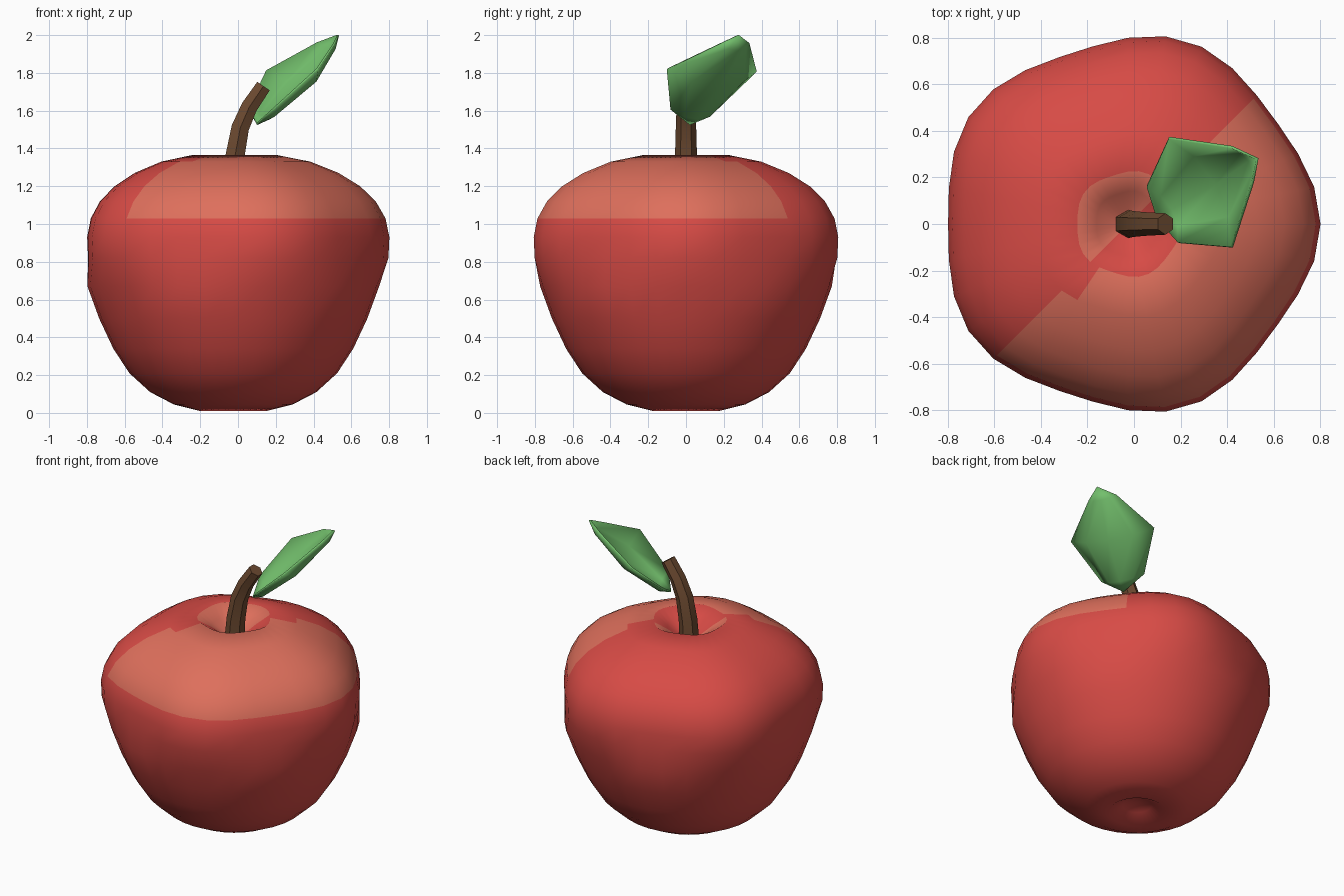
import bpy, bmesh, math
from mathutils import Vector

if "Cube" in bpy.data.objects:
    bpy.data.objects.remove(bpy.data.objects["Cube"])


def material(name, rgb):
    m = bpy.data.materials.new(name)
    m.diffuse_color = (*rgb, 1)
    m.use_nodes = True
    m.node_tree.nodes["Principled BSDF"].inputs["Base Color"].default_value = m.diffuse_color
    return m


RED = material("red skin", (0.68, 0.07, 0.06))
BLUSH = material("orange blush", (0.73, 0.16, 0.107))
BROWN = material("brown bark", (0.15, 0.068, 0.03))
GREEN = material("leaf green", (0.17, 0.52, 0.15))


def make_object(name, bm, mats, angle):
    bmesh.ops.recalc_face_normals(bm, faces=bm.faces)
    mesh = bpy.data.meshes.new(name)
    bm.to_mesh(mesh)
    bm.free()
    for m in mats:
        mesh.materials.append(m)
    ob = bpy.data.objects.new(name, mesh)
    bpy.context.collection.objects.link(ob)
    bpy.ops.object.select_all(action='DESELECT')
    ob.select_set(True)
    bpy.context.view_layer.objects.active = ob
    bpy.ops.object.shade_smooth_by_angle(angle=math.radians(angle))
    return ob


def skin_rings(bm, rings):
    """Join neighbouring closed rings with quads."""
    for a, b in zip(rings, rings[1:]):
        n = len(a)
        for i in range(n):
            j = (i + 1) % n
            bm.faces.new((a[i], a[j], b[j], b[i]))


# Fruit body: lathe profile (radius, height), five soft lobes on the shoulders
CENTRE = -0.025
PROFILE = [(0.09, 0.06), (0.175, 0.01), (0.315, 0.045), (0.44, 0.11),
           (0.55, 0.21), (0.635, 0.34), (0.71, 0.5), (0.772, 0.67),
           (0.795, 0.82), (0.80, 0.93), (0.78, 1.03), (0.73, 1.12),
           (0.65, 1.2), (0.54, 1.27), (0.395, 1.33), (0.225, 1.365),
           (0.14, 1.31), (0.06, 1.25)]
SEGMENTS = 32
bm = bmesh.new()
rings = []
for radius, z in PROFILE:
    lobe = 0.033 * radius if z > 0.75 else 0
    ring = []
    for i in range(SEGMENTS):
        t = math.tau * i / SEGMENTS
        r = radius + lobe * math.cos(5 * t)
        ring.append(bm.verts.new((CENTRE + r * math.cos(t), r * math.sin(t), z)))
    rings.append(ring)
skin_rings(bm, rings)
for ring, z in ((rings[0], 0.08), (rings[-1], 1.23)):
    tip = bm.verts.new((CENTRE, 0, z))
    for i in range(SEGMENTS):
        bm.faces.new((ring[i], ring[(i + 1) % SEGMENTS], tip))
bmesh.ops.recalc_face_normals(bm, faces=bm.faces)
# Blush: upper faces that slope towards the front right
for f in bm.faces:
    c = f.calc_center_median()
    out = Vector((c.x - CENTRE, c.y, 0)).normalized()
    if c.z > 1.03 and (out.x - out.y) * 0.707 * f.normal.dot(out) > 0.03:
        f.material_index = 1
make_object("apple_body", bm, (RED, BLUSH), 75)

# Stem: six-sided tube bending to the right
PATH = [(-0.027, 1.2), (-0.015, 1.365), (0.012, 1.51), (0.06, 1.62), (0.135, 1.73)]
bm = bmesh.new()
rings = []
for k, (x, z) in enumerate(PATH):
    x0, z0 = PATH[max(k - 1, 0)]
    x1, z1 = PATH[min(k + 1, len(PATH) - 1)]
    along = Vector((x1 - x0, 0, z1 - z0)).normalized()
    side = Vector((along.z, 0, -along.x))
    r = 0.062 - 0.004 * k
    rings.append([bm.verts.new(Vector((x, 0, z)) + side * r * math.sin(math.tau * i / 6)
                               + Vector((0, r * math.cos(math.tau * i / 6), 0)))
                  for i in range(6)])
skin_rings(bm, rings)
bm.faces.new(rings[0])
bm.faces.new(rings[-1])
make_object("stem", bm, (BROWN,), 40)

# Leaf: cupped strip of cross-sections (left edge, right edge, cup depth)
BASE, TIP = (0.1, 0.02, 1.53), (0.53, 0.28, 2.0)
SECTIONS = [((0.19, -0.08, 1.61), (0.055, 0.16, 1.61), 0.07),
            ((0.42, -0.10, 1.82), (0.15, 0.37, 1.81), 0.115),
            ((0.51, 0.18, 1.955), (0.42, 0.33, 1.96), 0.05)]
CUP = Vector((0.6, 0.33, -0.73))
bm = bmesh.new()
rows = []
for a, b, depth in SECTIONS:
    rows.append([bm.verts.new(Vector(a).lerp(Vector(b), t) + CUP * depth * d)
                 for t, d in ((0, 0), (0.22, 0.72), (0.5, 1), (0.78, 0.72), (1, 0))])
for r0, r1 in zip(rows, rows[1:]):
    for i in range(4):
        bm.faces.new((r0[i], r0[i + 1], r1[i + 1], r1[i]))
for row, point in ((rows[0], BASE), (rows[-1], TIP)):
    v = bm.verts.new(point)
    for i in range(4):
        bm.faces.new((row[i], row[i + 1], v))
leaf = make_object("leaf", bm, (GREEN,), 60)
thick = leaf.modifiers.new("thickness", 'SOLIDIFY')
thick.thickness = 0.012
thick.offset = 0
